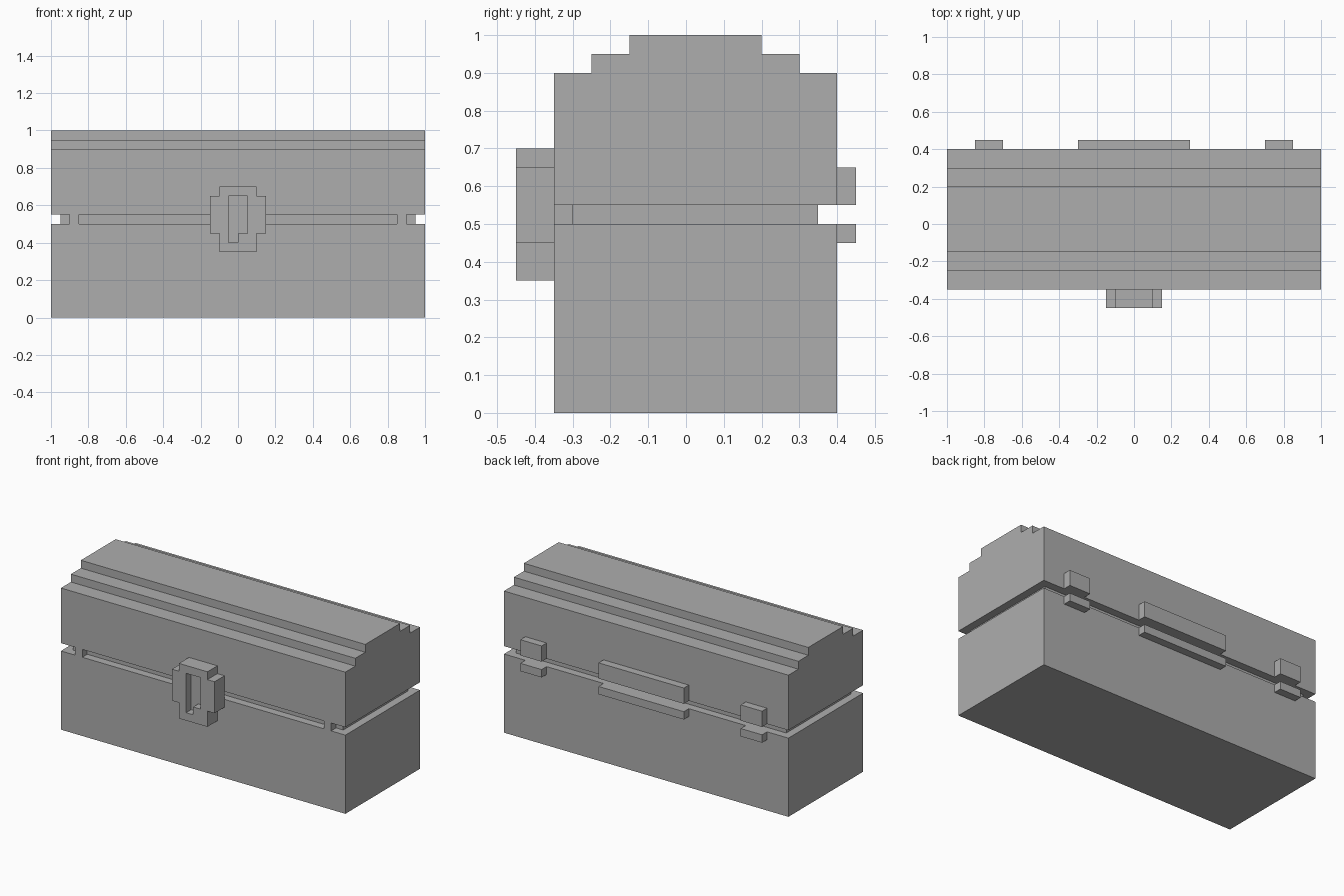
import bpy
import bmesh
from mathutils import Vector

if "Cube" in bpy.data.objects:
    bpy.data.objects.remove(bpy.data.objects["Cube"], do_unlink=True)

GREY = (0.42, 0.42, 0.42, 1.0)
mat = bpy.data.materials.new("plain grey")
mat.use_nodes = True
mat.diffuse_color = GREY
mat.node_tree.nodes["Principled BSDF"].inputs["Base Color"].default_value = GREY


def prism(name, outline, axis, start, end):
    """Extrude a flat outline along x (outline in y, z) or along y (outline in x, z)."""
    bm = bmesh.new()
    if axis == "X":
        verts = [bm.verts.new((start, u, v)) for u, v in outline]
        shift = Vector((end - start, 0, 0))
    else:
        verts = [bm.verts.new((u, start, v)) for u, v in outline]
        shift = Vector((0, end - start, 0))
    face = bm.faces.new(verts)
    result = bmesh.ops.extrude_face_region(bm, geom=[face], use_keep_orig=True)
    moved = [g for g in result["geom"] if isinstance(g, bmesh.types.BMVert)]
    bmesh.ops.translate(bm, verts=moved, vec=shift)
    bmesh.ops.recalc_face_normals(bm, faces=bm.faces)
    mesh = bpy.data.meshes.new(name)
    bm.to_mesh(mesh)
    bm.free()
    mesh.materials.append(mat)
    obj = bpy.data.objects.new(name, mesh)
    bpy.context.collection.objects.link(obj)
    return obj


def box(name, x, y, z):
    outline = [(x[0], z[0]), (x[1], z[0]), (x[1], z[1]), (x[0], z[1])]
    return prism(name, outline, "Y", *y)


# Chest body and the recessed core showing in the seam
box("chest_base", (-1, 1), (-0.35, 0.4), (0, 0.5))
box("seam_core", (-0.95, 0.95), (-0.3, 0.35), (0.48, 0.57))

# Lid with stepped top
prism("lid", [(-0.35, 0.55), (0.4, 0.55), (0.4, 0.9), (0.3, 0.9), (0.3, 0.95),
              (0.2, 0.95), (0.2, 1), (-0.15, 1), (-0.15, 0.95), (-0.25, 0.95),
              (-0.25, 0.9), (-0.35, 0.9)], "X", -1, 1)

# Small posts bridging the seam at the front corners
for side, x in (("right", (-0.9, -0.85)), ("left", (0.85, 0.9))):
    box(side + "_seam_post", x, (-0.35, -0.3), (0.5, 0.55))

# Hinges on the back, each with an upper and a lower leaf
for place, x in (("right", (-0.85, -0.7)), ("middle", (-0.3, 0.3)), ("left", (0.7, 0.85))):
    box(place + "_hinge_upper", x, (0.4, 0.45), (0.55, 0.65))
    box(place + "_hinge_lower", x, (0.4, 0.45), (0.45, 0.5))

# Latch plate with a sunken keyhole
half = [(0.1, 0.35), (0.1, 0.45), (0.15, 0.45), (0.15, 0.65), (0.1, 0.65), (0.1, 0.7)]
latch = prism("latch", half + [(-x, z) for x, z in reversed(half)], "Y", -0.45, -0.35)
cutter = prism("keyhole_cutter", [(-0.05, 0.4), (0, 0.4), (0, 0.45), (0.05, 0.45),
                                  (0.05, 0.65), (-0.05, 0.65)], "Y", -0.5, -0.4)
cutter.hide_render = True
cut = latch.modifiers.new("keyhole", "BOOLEAN")
cut.operation = "DIFFERENCE"
cut.solver = "EXACT"
cut.object = cutter
bpy.context.view_layer.objects.active = latch
bpy.ops.object.modifier_apply(modifier=cut.name)
bpy.data.objects.remove(cutter, do_unlink=True)
